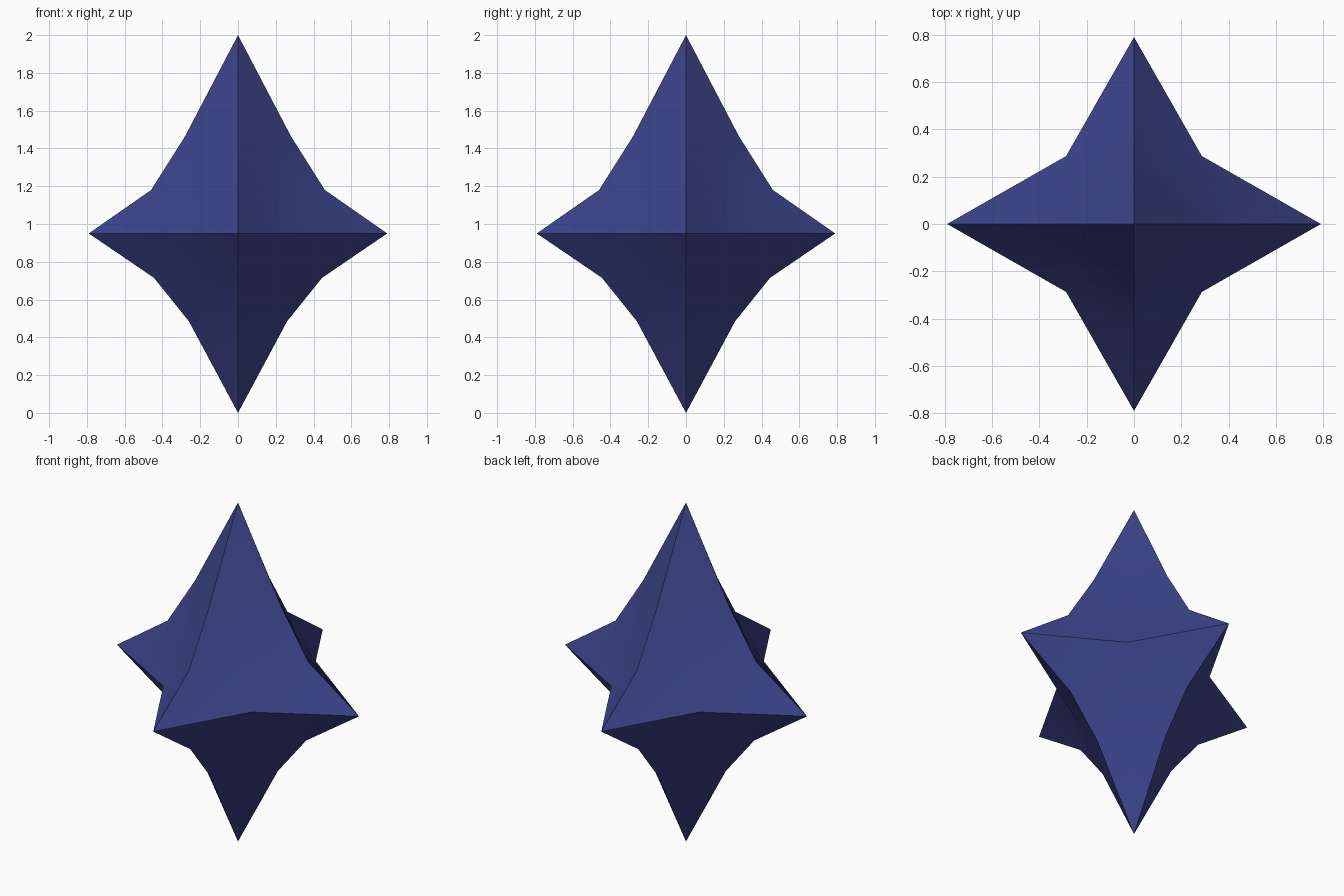
import bpy
import bmesh
import math

cube = bpy.data.objects.get("Cube")
if cube:
    bpy.data.objects.remove(cube, do_unlink=True)

# Deep blue material
blue = bpy.data.materials.new("deep blue")
blue.use_nodes = True
color = (0.045, 0.056, 0.254, 1)
blue.diffuse_color = color
blue.node_tree.nodes["Principled BSDF"].inputs["Base Color"].default_value = color

# Horizontal rings: height, ridge radius, x and y of the hollow between ridges
rings = [(0.485, 0.26, 0.135), (0.715, 0.445, 0.217), (0.95, 0.79, 0.287),
         (1.18, 0.46, 0.226), (1.465, 0.28, 0.141)]
bottom_z, top_z = 0, 2


def make_ring(bm, z, ridge, hollow):
    """Eight points that alternate between ridge and hollow."""
    verts = []
    for i in range(8):
        radius = hollow * math.sqrt(2) if i % 2 else ridge
        angle = i * math.pi / 4
        verts.append(bm.verts.new((radius * math.cos(angle), radius * math.sin(angle), z)))
    return verts


# Star body: concave rings closed by a tip at each end
bm = bmesh.new()
loops = [make_ring(bm, *ring) for ring in rings]
bottom = bm.verts.new((0, 0, bottom_z))
top = bm.verts.new((0, 0, top_z))
for i in range(8):
    j = (i + 1) % 8
    bm.faces.new((bottom, loops[0][j], loops[0][i]))
    bm.faces.new((top, loops[-1][i], loops[-1][j]))
    for low, high in zip(loops, loops[1:]):
        bm.faces.new((low[i], low[j], high[j], high[i]))
bmesh.ops.recalc_face_normals(bm, faces=bm.faces)

mesh = bpy.data.meshes.new("star_body")
bm.to_mesh(mesh)
bm.free()
mesh.materials.append(blue)
star = bpy.data.objects.new("star_body", mesh)
bpy.context.collection.objects.link(star)

# Soft hollows, sharp ridges
bpy.ops.object.select_all(action="DESELECT")
star.select_set(True)
bpy.context.view_layer.objects.active = star
bpy.ops.object.shade_smooth_by_angle(angle=math.radians(35))
